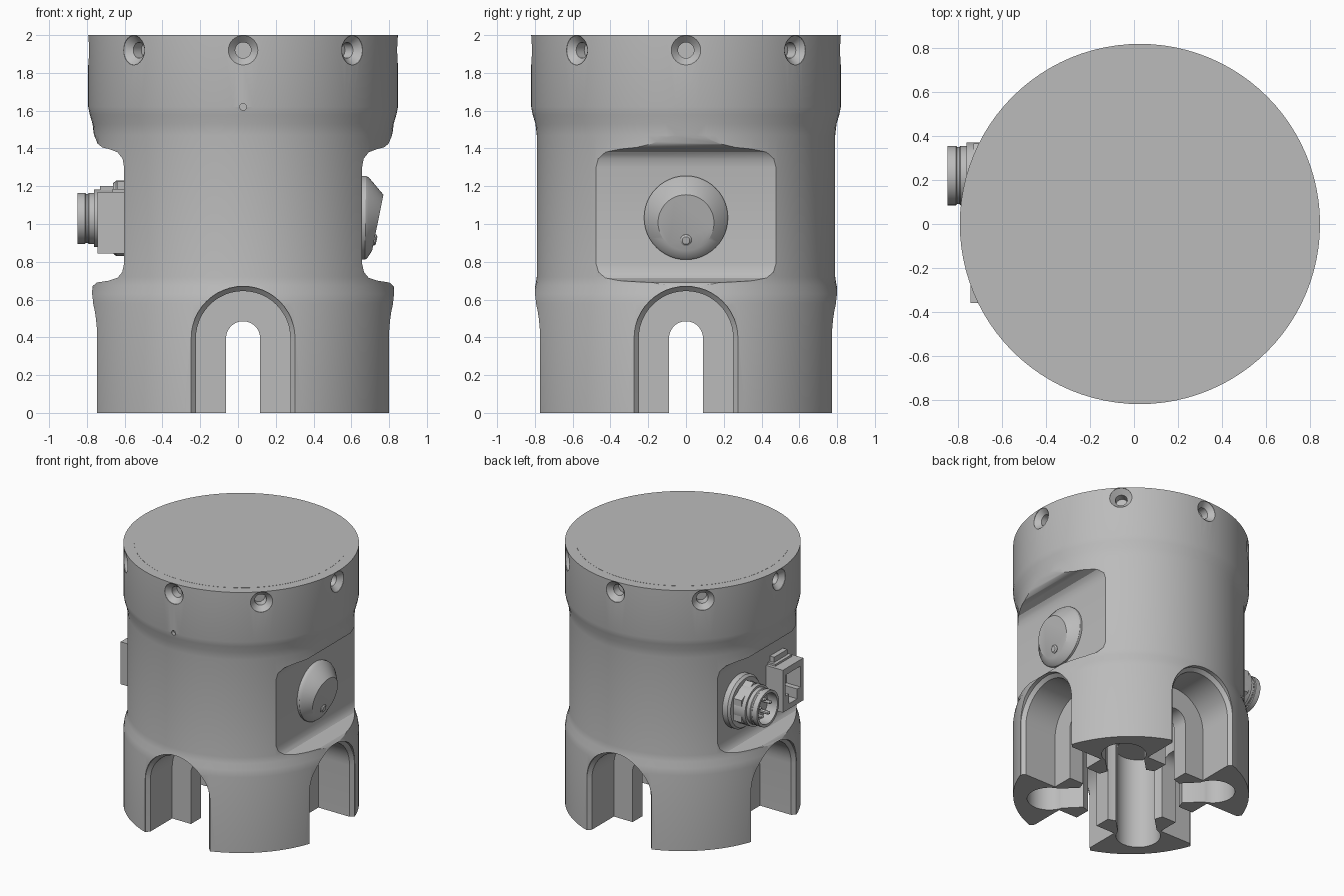
import bpy
import bmesh
from math import pi, sin, cos
from mathutils import Matrix, Vector

if "Cube" in bpy.data.objects:
    bpy.data.objects.remove(bpy.data.objects["Cube"], do_unlink=True)

AXIS = Matrix.Translation((0.027, 0, 0))    # centre line of the housing

grey = bpy.data.materials.new("light grey")
grey.use_nodes = True
colour = (0.5, 0.5, 0.5, 1)
grey.diffuse_color = colour
grey.node_tree.nodes["Principled BSDF"].inputs["Base Color"].default_value = colour


def turn(angle, axis="Z"):
    return Matrix.Rotation(angle, 4, axis)


def skin(name, rings, matrix=Matrix()):
    """Join equal rings of points into a closed, capped solid."""
    bm = bmesh.new()
    loops = [[bm.verts.new(matrix @ Vector(p)) for p in ring] for ring in rings]
    n = len(loops[0])
    for a, b in zip(loops, loops[1:]):
        for i in range(n):
            j = (i + 1) % n
            bm.faces.new((a[i], a[j], b[j], b[i]))
    bm.faces.new(loops[0])
    bm.faces.new(loops[-1])
    bmesh.ops.recalc_face_normals(bm, faces=bm.faces[:])
    mesh = bpy.data.meshes.new(name)
    bm.to_mesh(mesh)
    bm.free()
    mesh.materials.append(grey)
    obj = bpy.data.objects.new(name, mesh)
    bpy.context.collection.objects.link(obj)
    smooth(mesh)
    return obj


def smooth(mesh):
    mesh.shade_smooth()
    mesh.set_sharp_from_angle(angle=pi / 6)


def lathe(name, profile, matrix=Matrix(), n=48):
    rings = [[(r * cos(2 * pi * i / n), r * sin(2 * pi * i / n), z) for i in range(n)]
             for r, z in profile]
    return skin(name, rings, matrix)


def box(name, low, high, matrix=Matrix()):
    (x0, y0, z0), (x1, y1, z1) = low, high
    return skin(name, [[(x0, y0, z), (x1, y0, z), (x1, y1, z), (x0, y1, z)]
                       for z in (z0, z1)], matrix)


def arch(name, sections, spring, matrix, n=24):
    """Round-topped opening; sections are (depth, half width)."""
    rings = []
    for x, a in sections:
        top = [(x, a * cos(pi * i / n), spring + a * sin(pi * i / n)) for i in range(n + 1)]
        rings.append([(x, a, -0.1)] + top + [(x, -a, -0.1)])
    return skin(name, rings, matrix)


def cut(obj, cutters):
    for c in cutters:
        c.hide_render = True
        mod = obj.modifiers.new("cut", "BOOLEAN")
        mod.operation = "DIFFERENCE"
        mod.solver = "EXACT"
        mod.object = c
    bpy.context.view_layer.update()
    deps = bpy.context.evaluated_depsgraph_get()
    mesh = bpy.data.meshes.new_from_object(obj.evaluated_get(deps))
    obj.modifiers.clear()
    obj.data = mesh
    for c in cutters:
        bpy.data.objects.remove(c, do_unlink=True)
    smooth(mesh)


# Housing
housing = lathe("housing", [(0.82, 0), (0.82, 0.58), (0.812, 0.63), (0.797, 0.675),
                            (0.79, 0.72), (0.79, 1.47), (0.797, 1.53), (0.812, 1.58),
                            (0.82, 1.62), (0.82, 2)], AXIS, 96)
cutters = []

# Flat side pockets with rounded lips
lip = [(0.95, 0.61), (0.805, 0.64), (0.797, 0.67), (0.775, 0.69), (0.71, 0.7),
       (0.665, 0.715), (0.64, 0.745), (0.63, 0.79), (0.63, 1.3), (0.638, 1.345),
       (0.665, 1.38), (0.71, 1.397), (0.745, 1.405), (0.77, 1.425), (0.787, 1.465),
       (0.797, 1.505), (0.95, 1.54)]
for side in (0, pi):
    cutters.append(skin("pocket_cutter", [[(x, y, z) for x, z in lip] for y in (-1, 1)],
                        AXIS @ turn(side)))

# Arched recesses, through slots and keyhole grooves between the legs
for k in range(4):
    cutters.append(arch("recess_cutter",
                        [(0.48, 0.25), (0.745, 0.25), (0.77, 0.275), (0.95, 0.275)],
                        0.395, AXIS @ turn(k * pi / 2)))
    diagonal = AXIS @ turn(pi / 4 + k * pi / 2)
    cutters.append(lathe("groove_cutter", [(0.155, -0.1), (0.155, 0.7)],
                         diagonal @ Matrix.Translation((0.57, 0, 0)), 32))
    cutters.append(box("mouth_cutter", (0.2, -0.135, -0.1), (0.56, 0.135, 0.69), diagonal))
for k in range(2):
    cutters.append(arch("slot_cutter", [(-0.6, 0.09), (0.6, 0.09)], 0.395,
                        AXIS @ turn(k * pi / 2)))
cutters.append(lathe("bore_cutter", [(0.37, -0.1), (0.37, 0.71)], AXIS))

# Countersunk screw holes and the small front hole
outward = turn(pi / 2, "Y")
for k in range(8):
    cutters.append(lathe("screw_hole_cutter",
                         [(0.042, 0.72), (0.042, 0.78), (0.078, 0.815), (0.078, 0.9)],
                         AXIS @ Matrix.Translation((0, 0, 1.92)) @ turn(k * pi / 4) @ outward, 32))
cutters.append(lathe("front_hole_cutter", [(0.018, 0.79), (0.018, 0.9)],
                     AXIS @ Matrix.Translation((0, 0, 1.62)) @ turn(-pi / 2) @ outward, 16))
cut(housing, cutters)

# Lid
lathe("lid", [(0.745, 1.99), (0.745, 2.001)], AXIS, 64)

# Slanted push button on the left side
steps = [2 * pi * i / 48 for i in range(48)]


def button_ring(r, z, low_x, high_x):
    return [(low_x + (high_x - low_x) * (sin(t) + 1) / 2, r * cos(t), z + r * sin(t))
            for t in steps]


skin("button", [button_ring(0.222, 1.033, 0.64, 0.64), button_ring(0.222, 1.033, 0.672, 0.678),
                button_ring(0.212, 1.033, 0.686, 0.694), button_ring(0.148, 1.007, 0.71, 0.77)])
tilt = Matrix.Translation((0.722, 0, 0.915)) @ turn(pi / 2 + 0.2, "Y")
lathe("button_lamp", [(0.03, -0.02), (0.03, 0.004), (0.02, 0.012)], tilt, 24)

# Round socket on the right side
socket = Matrix.Translation((-0.6, 0.22, 1.03)) @ turn(-pi / 2, "Y")
lathe("socket_flange", [(0.2, -0.02), (0.2, 0.045), (0.185, 0.062), (0.165, 0.062)], socket)
lathe("socket_nut", [(0.17, 0.05), (0.17, 0.13)], socket, 6)
lathe("socket_collar", [(0.152, 0.05), (0.152, 0.162)], socket)
lathe("socket_barrel", [(0.135, 0.1), (0.135, 0.19), (0.13, 0.195), (0.13, 0.205),
                        (0.135, 0.21), (0.135, 0.25), (0.115, 0.25), (0.115, 0.165)], socket)
for k in range(5):
    a = 2 * pi * k / 5
    lathe("socket_pin", [(0.013, 0.16), (0.013, 0.23), (0.006, 0.237)],
          socket @ Matrix.Translation((0.065 * cos(a), 0.065 * sin(a), 0)), 12)

# Square network port beside the socket
port = box("port", (-0.745, -0.36, 0.845), (-0.59, -0.11, 1.17))
cut(port, [box("opening_cutter", (-0.8, -0.325, 0.96), (-0.625, -0.145, 1.12)),
           box("notch_cutter", (-0.8, -0.285, 0.885), (-0.63, -0.185, 0.98))])
box("port_latch", (-0.665, -0.335, 1.165), (-0.6, -0.135, 1.185))
box("port_latch_tab", (-0.64, -0.315, 1.18), (-0.6, -0.155, 1.225))
